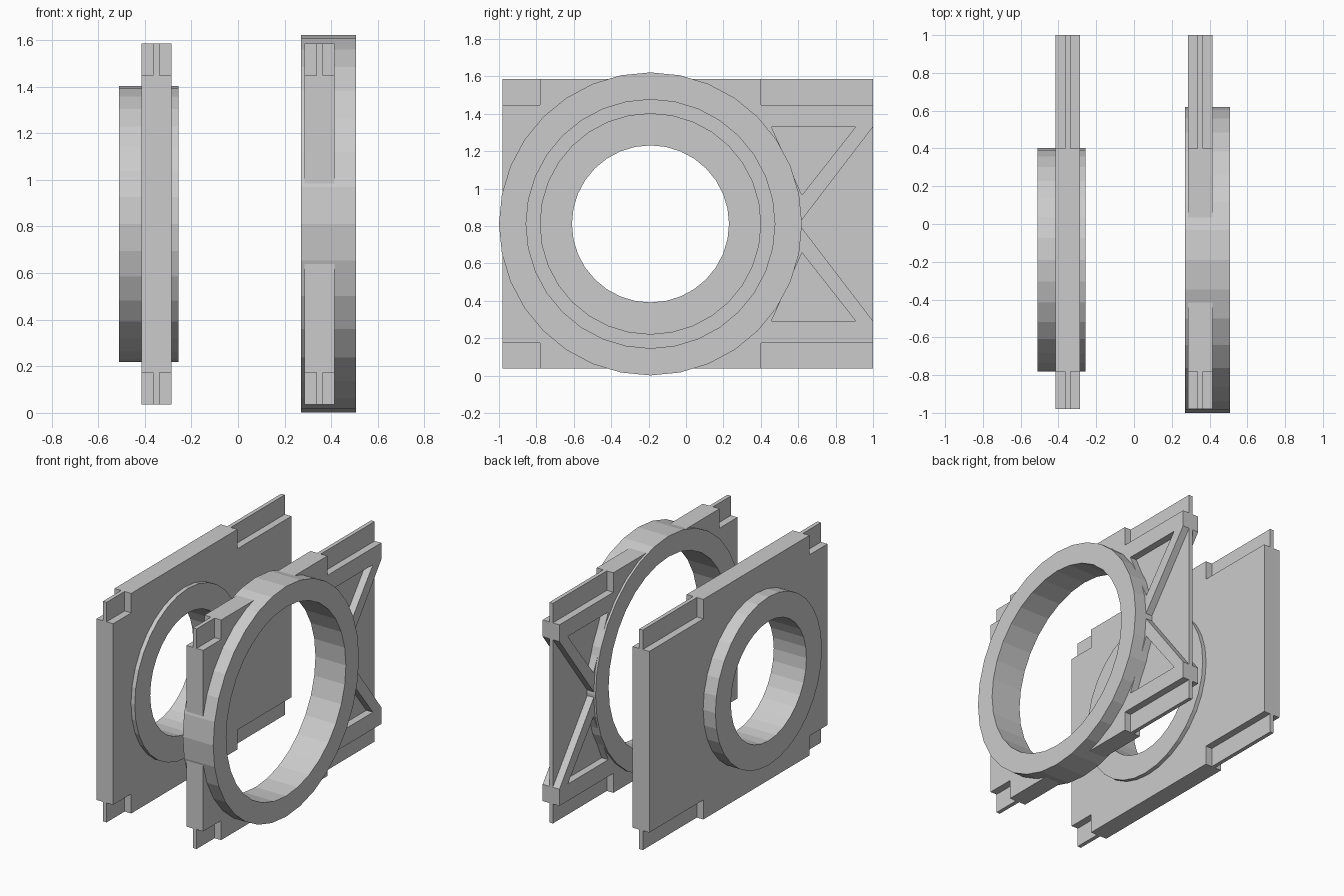
import bpy, bmesh, math

if "Cube" in bpy.data.objects:
    bpy.data.objects.remove(bpy.data.objects["Cube"])

CY, CZ = -0.19, 0.811          # bore centre
HALF_Z = 0.774                 # half height of a plate
Y0, Y1 = -0.98, 1.0            # plate ends
T, WEB = 0.065, 0.014          # half thickness of plate and of its thin web


def prism(name, pts, x0, x1):
    """Extrude a (y, z) outline from x0 to x1."""
    bm = bmesh.new()
    face = bm.faces.new([bm.verts.new((x0, y, z)) for y, z in pts])
    ext = bmesh.ops.extrude_face_region(bm, geom=[face])["geom"]
    for v in ext:
        if isinstance(v, bmesh.types.BMVert):
            v.co.x = x1
    bmesh.ops.recalc_face_normals(bm, faces=bm.faces)
    mesh = bpy.data.meshes.new(name)
    bm.to_mesh(mesh)
    bm.free()
    obj = bpy.data.objects.new(name, mesh)
    bpy.context.collection.objects.link(obj)
    return obj


def rect(y0, y1, z0, z1):
    return [(y0, z0), (y1, z0), (y1, z1), (y0, z1)]


def circle(r, n=32):
    return [(CY + r * math.cos(2 * math.pi * i / n),
             CZ + r * math.sin(2 * math.pi * i / n)) for i in range(n)]


def combine(obj, tool, operation):
    """Apply a boolean and discard the helper."""
    mod = obj.modifiers.new("bool", "BOOLEAN")
    mod.operation, mod.object, mod.solver = operation, tool, "EXACT"
    bpy.context.view_layer.objects.active = obj
    bpy.ops.object.modifier_apply(modifier=mod.name)
    bpy.data.objects.remove(tool)


def flip(pts):
    return [(y, 2 * CZ - z) for y, z in pts]


def bearing_plate(name, x, ring_x, outer, inner, pockets=()):
    plate = prism(name, rect(Y0, Y1, CZ - HALF_Z, CZ + HALF_Z), x - T, x + T)
    # corner rabbets leave a central tongue, pockets leave a thin web
    low = CZ + 0.637
    cuts = []
    for outline in (rect(Y0 - 0.1, -0.78, low, 1.8), rect(0.4, Y1 + 0.1, low, 1.8)):
        cuts += [outline, flip(outline)]
    cuts += pockets
    for outline in cuts:
        for s in (-1, 1):
            cutter = prism("cutter", outline, x + s * WEB, x + s * 0.1)
            combine(plate, cutter, "DIFFERENCE")
    # round collar and its bore
    combine(plate, prism("collar", circle(outer), *ring_x), "UNION")
    combine(plate, prism("bore", circle(inner), x - 0.4, x + 0.4), "DIFFERENCE")
    return plate


# solid plate with small collar
bearing_plate("small_bore_plate", -0.35, (-0.51, -0.256), 0.592, 0.42)

# plate with large collar and cross-braced end
triangle = [(0.457, 1.33), (0.62, 0.965), (0.907, 1.33)]
end_notch = [(0.603, CZ), (1.1, CZ - 0.65), (1.1, CZ + 0.65)]
bearing_plate("large_bore_plate", 0.35, (0.27, 0.507), 0.81, 0.665,
              [triangle, flip(triangle), end_notch])
